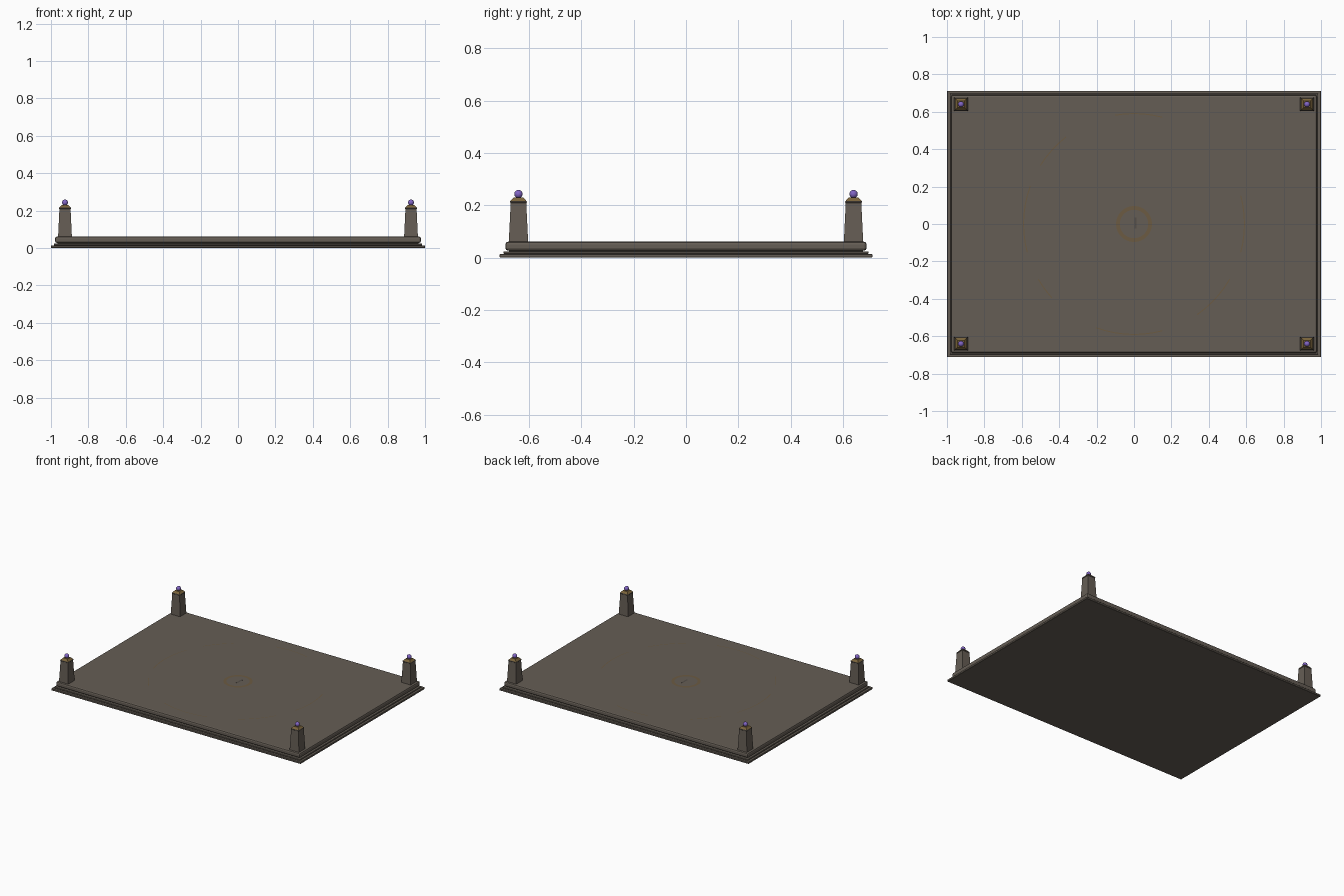
import bpy, bmesh, math
from mathutils import Matrix

cube = bpy.data.objects.get("Cube")
if cube:
    bpy.data.objects.remove(cube, do_unlink=True)


def material(name, rgb):
    m = bpy.data.materials.new(name)
    m.use_nodes = True
    m.diffuse_color = (*rgb, 1)
    m.node_tree.nodes["Principled BSDF"].inputs["Base Color"].default_value = (*rgb, 1)
    return m


STONE = material("warm grey stone", (0.13, 0.11, 0.09))
DARK = material("dark stone", (0.09, 0.077, 0.065))
GOLD = material("aged gold", (0.2, 0.13, 0.045))
INLAY = material("dull gold inlay", (0.15, 0.105, 0.055))
GEM = material("violet gem", (0.22, 0.13, 0.55))


def finish(name, bm, mat):
    bmesh.ops.recalc_face_normals(bm, faces=bm.faces[:])
    mesh = bpy.data.meshes.new(name)
    bm.to_mesh(mesh)
    bm.free()
    mesh.materials.append(mat)
    ob = bpy.data.objects.new(name, mesh)
    bpy.context.collection.objects.link(ob)
    return ob


def block(name, hx, hy, z0, z1, mat, taper=1.0, at=(0, 0), bevel=0, segments=2):
    """Box with half sizes hx, hy whose top is scaled by taper."""
    bm = bmesh.new()
    bmesh.ops.create_cube(bm, size=2)
    for v in bm.verts:
        s = taper if v.co.z > 0 else 1
        v.co = (at[0] + v.co.x * hx * s, at[1] + v.co.y * hy * s, z1 if v.co.z > 0 else z0)
    ob = finish(name, bm, mat)
    if bevel:
        mod = ob.modifiers.new("bevel", "BEVEL")
        mod.width, mod.segments = bevel, segments
    return ob


def arc(name, r0, r1, start, end, z, mat):
    """Flat curved strip between two radii, angles in degrees."""
    bm = bmesh.new()
    n = max(4, int((end - start) / 5))
    pairs = []
    for i in range(n + 1):
        a = math.radians(start + (end - start) * i / n)
        pairs.append([bm.verts.new((r * math.cos(a), r * math.sin(a), z)) for r in (r0, r1)])
    for (a, b), (c, d) in zip(pairs, pairs[1:]):
        bm.faces.new((a, b, d, c))
    bmesh.ops.remove_doubles(bm, verts=bm.verts[:], dist=1e-5)
    return finish(name, bm, mat)


# Stepped platform
block("plinth", 1.0, 0.712, 0, 0.014, STONE, bevel=0.002, segments=1)
block("plinth_step", 0.985, 0.697, 0.014, 0.024, STONE, bevel=0.002, segments=1)
block("shadow_groove", 0.965, 0.677, 0.024, 0.03, DARK)
block("platform_slab", 0.978, 0.69, 0.027, 0.061, STONE, bevel=0.01, segments=2)

# Worn floor inlay: centre ring, broken outer circle, small centre mark
FLOOR = 0.0615
arc("centre_ring", 0.076, 0.096, 0, 360, FLOOR, INLAY)
for a, b in ((75, 100), (128, 148), (160, 195), (210, 222), (250, 285), (305, 330), (345, 375)):
    arc("outer_ring_arc", 0.588, 0.593, a, b, FLOOR, INLAY)
block("centre_mark", 0.006, 0.03, 0.06, FLOOR, DARK, at=(0.008, 0.005))

# Corner pillars with gold caps and gems
for sx in (-1, 1):
    for sy in (-1, 1):
        p = (0.925 * sx, 0.64 * sy)
        block("pillar", 0.037, 0.037, 0.058, 0.212, STONE, taper=0.8, at=p)
        block("pillar_cap", 0.032, 0.032, 0.209, 0.217, STONE, at=p, bevel=0.002, segments=1)
        block("gold_cap", 0.03, 0.03, 0.217, 0.23, GOLD, taper=0.6, at=p)
        bm = bmesh.new()
        bmesh.ops.create_uvsphere(bm, u_segments=16, v_segments=10, radius=0.016,
                                  matrix=Matrix.Translation((*p, 0.243)))
        for f in bm.faces:
            f.smooth = True
        finish("gem", bm, GEM)
